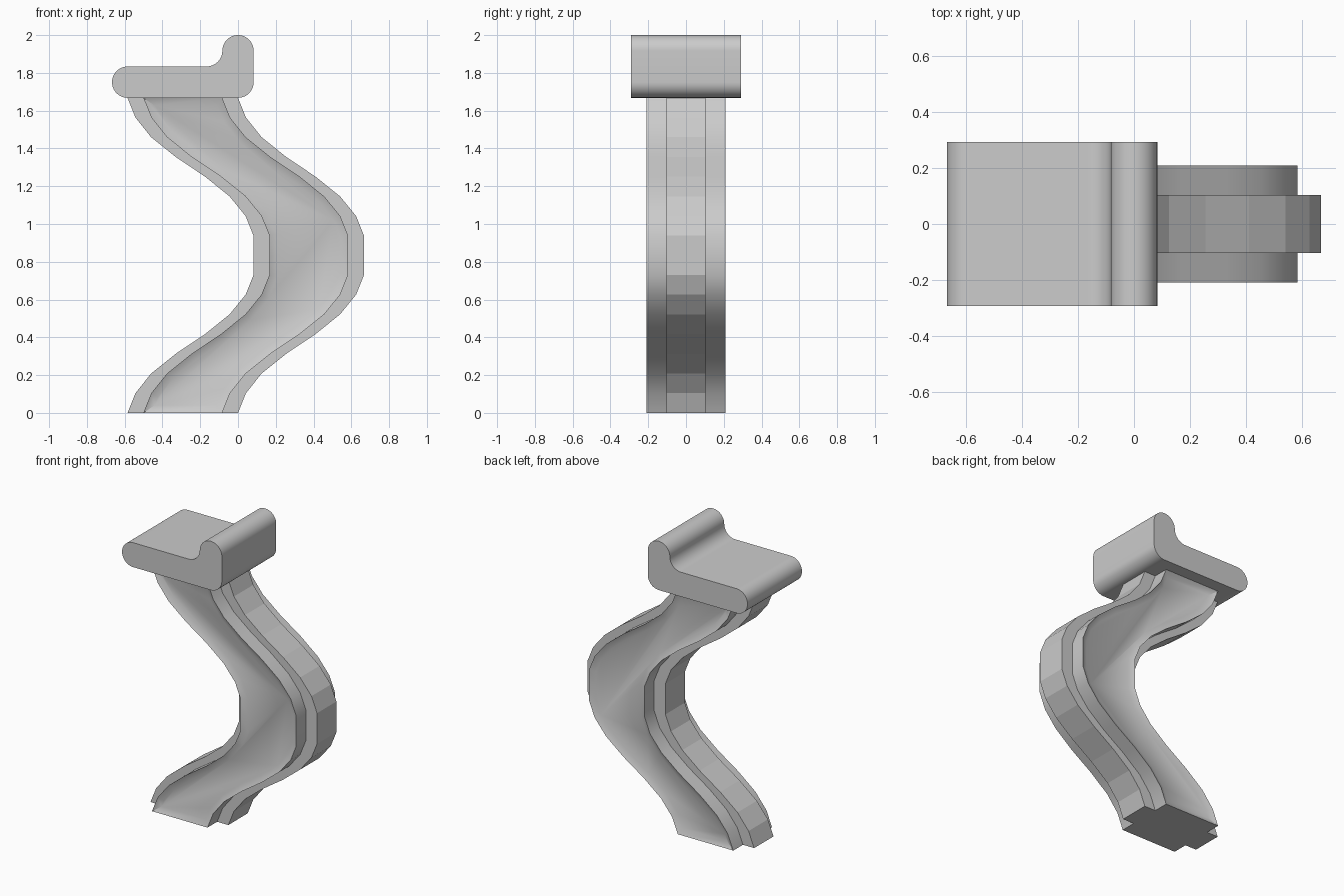
import bpy, bmesh, math

if "Cube" in bpy.data.objects:
    bpy.data.objects.remove(bpy.data.objects["Cube"])

grey = bpy.data.materials.new("light_grey")
grey.diffuse_color = (0.6, 0.6, 0.6, 1)
grey.use_nodes = True
grey.node_tree.nodes["Principled BSDF"].inputs["Base Color"].default_value = grey.diffuse_color


def prism(name, outline, half, smooth=False, recess=None):
    """Extrude an x-z outline to +-half in y; optionally sink an inset panel."""
    bm = bmesh.new()
    front = [bm.verts.new((x, -half, z)) for x, z in outline]
    back = [bm.verts.new((x, half, z)) for x, z in outline]
    caps = [bm.faces.new(front), bm.faces.new(back[::-1])]
    n = len(outline)
    for i in range(n):
        j = (i + 1) % n
        bm.faces.new((front[i], back[i], back[j], front[j]))
    bmesh.ops.recalc_face_normals(bm, faces=bm.faces[:])
    if recess:
        width, depth = recess
        for face, side in zip(caps, (1, -1)):
            bm.normal_update()
            bmesh.ops.inset_region(bm, faces=[face], thickness=width, depth=0,
                                   use_boundary=True, use_even_offset=True)
            for v in face.verts:
                v.co.y += side * depth
    mesh = bpy.data.meshes.new(name)
    bm.to_mesh(mesh)
    bm.free()
    mesh.materials.append(grey)
    obj = bpy.data.objects.new(name, mesh)
    bpy.context.collection.objects.link(obj)
    if smooth:
        bpy.ops.object.select_all(action='DESELECT')
        obj.select_set(True)
        bpy.context.view_layer.objects.active = obj
        bpy.ops.object.shade_smooth_by_angle(angle=math.radians(30))
    return obj


# Curved bracket: right-hand edge, mirrored about mid height
TOP = 1.668
half_curve = [0, 0.042, 0.125, 0.255, 0.41, 0.54, 0.625, 0.667, 0.667]
curve = half_curve + half_curve[-2::-1]


def bracket_outline(left, right):
    pts = [(x, i * TOP / 16) for i, x in enumerate(curve)]
    return [(x + right, z) for x, z in pts] + [(x + left, z) for x, z in pts[::-1]]


prism("bracket_core", bracket_outline(-0.585, 0), 0.104)
prism("bracket_side_layers", bracket_outline(-0.501, -0.084), 0.208, True, (0.04, 0.02))

# Top slab with rounded nose and upturned lip
R = 0.083


def arc(cx, cz, a0, a1, steps=12):
    return [(cx + R * math.cos(math.radians(a0 + (a1 - a0) * k / steps)),
             cz + R * math.sin(math.radians(a0 + (a1 - a0) * k / steps)))
            for k in range(steps + 1)]


low, high = TOP + R, 2 - R
slab = (arc(0, low, -90, 0) + arc(0, high, 0, 180, 24)
        + arc(-2 * R, high, 0, -90) + arc(-0.584, low, 90, 270, 24))
prism("top_slab", slab, 0.292, True)
